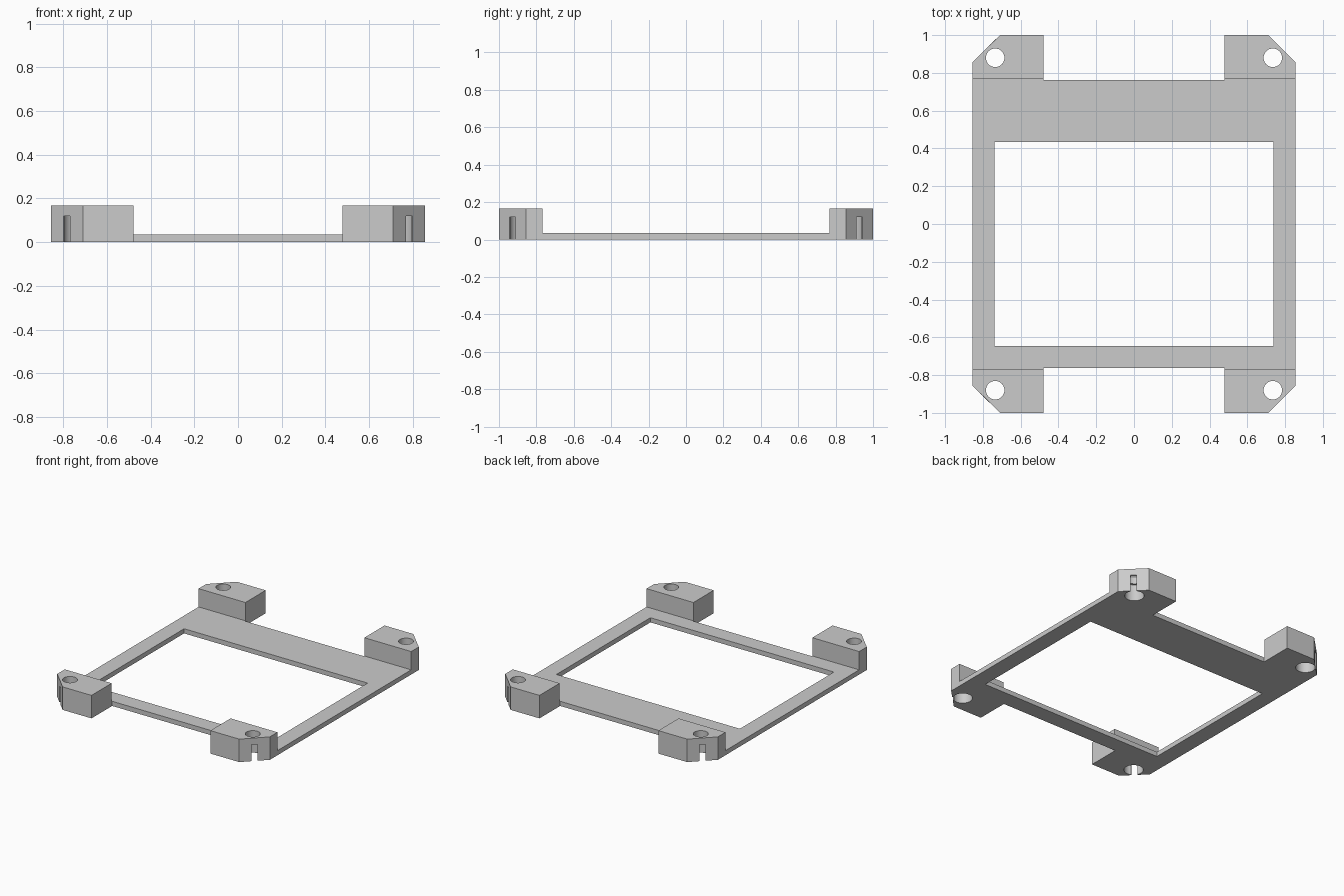
import bpy
import bmesh
import math
from mathutils import Vector

cube = bpy.data.objects.get("Cube")
if cube:
    bpy.data.objects.remove(cube, do_unlink=True)

grey = bpy.data.materials.new("plain grey")
grey.use_nodes = True
grey.diffuse_color = (0.6, 0.6, 0.6, 1)
grey.node_tree.nodes["Principled BSDF"].inputs["Base Color"].default_value = (0.6, 0.6, 0.6, 1)

HALF_X, HALF_Y = 0.855, 1.0
FRAME_H, BLOCK_H, BORE_H = 0.034, 0.167, 0.12
BLOCK_X, BLOCK_Y = 0.478, 0.768
EDGE_Y = 0.763
CHAMFER = 0.145
HOLE = Vector((0.735, 0.88))


def prism(name, outline, z0, z1):
    """Extrude a flat outline between two heights."""
    bm = bmesh.new()
    face = bm.faces.new([bm.verts.new((x, y, z0)) for x, y in outline])
    top = bmesh.ops.extrude_face_region(bm, geom=[face])["geom"]
    verts = [v for v in top if isinstance(v, bmesh.types.BMVert)]
    bmesh.ops.translate(bm, verts=verts, vec=(0, 0, z1 - z0))
    bmesh.ops.recalc_face_normals(bm, faces=bm.faces)
    mesh = bpy.data.meshes.new(name)
    bm.to_mesh(mesh)
    bm.free()
    mesh.materials.append(grey)
    obj = bpy.data.objects.new(name, mesh)
    bpy.context.collection.objects.link(obj)
    return obj


def rectangle(x0, x1, y0, y1):
    return [(x0, y0), (x1, y0), (x1, y1), (x0, y1)]


def circle(centre, radius, count=48):
    return [(centre[0] + radius * math.cos(math.tau * i / count),
             centre[1] + radius * math.sin(math.tau * i / count)) for i in range(count)]


def cut(obj, cutter):
    """Subtract a cutter, apply the result and discard the cutter."""
    cutter.hide_render = True
    mod = obj.modifiers.new("cut", "BOOLEAN")
    mod.operation = "DIFFERENCE"
    mod.solver = "EXACT"
    mod.object = cutter
    bpy.ops.object.select_all(action="DESELECT")
    bpy.context.view_layer.objects.active = obj
    obj.select_set(True)
    bpy.ops.object.modifier_apply(modifier=mod.name)
    bpy.data.objects.remove(cutter, do_unlink=True)


# Thin frame, slightly recessed between the blocks
right_half = [(BLOCK_X, -EDGE_Y), (BLOCK_X, -BLOCK_Y), (HALF_X, -BLOCK_Y),
              (HALF_X, BLOCK_Y), (BLOCK_X, BLOCK_Y), (BLOCK_X, EDGE_Y)]
left_half = [(-x, y) for x, y in reversed(right_half)]
frame = prism("frame", right_half + left_half, 0, FRAME_H)
cut(frame, prism("opening_cutter", rectangle(-0.738, 0.738, -0.645, 0.435), -0.1, 0.2))

# Corner blocks with a chamfer, stepped hole and diagonal slot
block_outline = [(BLOCK_X, BLOCK_Y), (HALF_X, BLOCK_Y), (HALF_X, HALF_Y - CHAMFER),
                 (HALF_X - CHAMFER, HALF_Y), (BLOCK_X, HALF_Y)]
along = Vector((1, 1)).normalized()
across = Vector((-1, 1)).normalized() * 0.021
slot_end = HOLE + along * 0.2
slot_outline = [HOLE - across, slot_end - across, slot_end + across, HOLE + across]

for y_name, sy in (("front", -1), ("back", 1)):
    for x_name, sx in (("right", -1), ("left", 1)):
        def mirror(points):
            return [(x * sx, y * sy) for x, y in points]

        block = prism(f"{y_name}_{x_name}_block", mirror(block_outline), 0, BLOCK_H)
        cut(block, prism("bore_cutter", mirror(circle(HOLE, 0.064)), -0.1, BORE_H))
        cut(block, prism("hole_cutter", mirror(circle(HOLE, 0.049)), 0.05, 0.3))
        cut(block, prism("slot_cutter", mirror(slot_outline), -0.1, BORE_H))
        bpy.ops.object.shade_smooth_by_angle(angle=math.radians(30))
